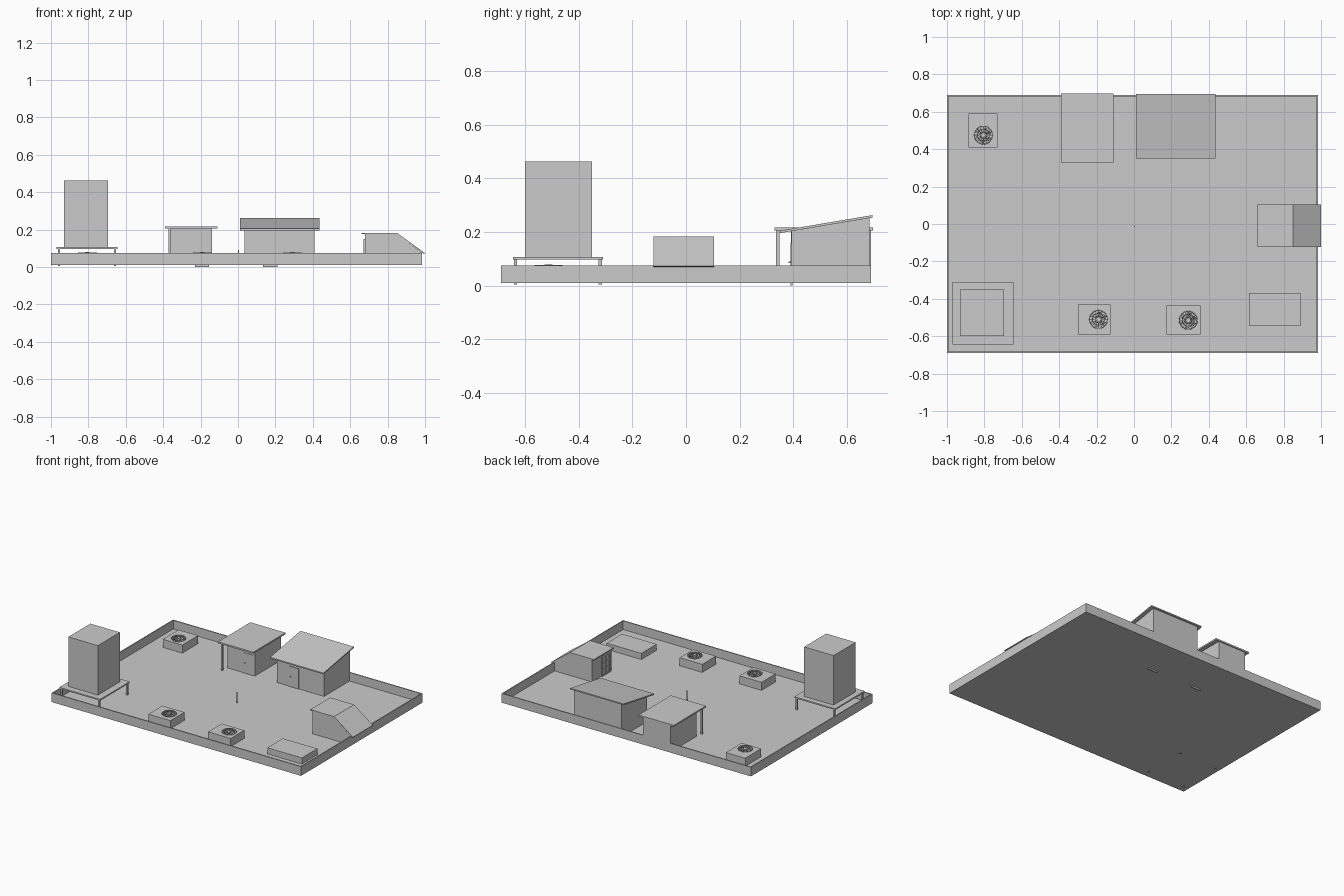
import bpy, bmesh
from math import cos, sin, pi

if "Cube" in bpy.data.objects:
    bpy.data.objects.remove(bpy.data.objects["Cube"])


def mesh_object(name, bm):
    bmesh.ops.recalc_face_normals(bm, faces=bm.faces)
    me = bpy.data.meshes.new(name)
    bm.to_mesh(me)
    bm.free()
    ob = bpy.data.objects.new(name, me)
    bpy.context.collection.objects.link(ob)
    return ob


def box(name, x, y, z):
    bm = bmesh.new()
    bmesh.ops.create_cube(bm, size=1)
    for v in bm.verts:
        for i, (a, b) in enumerate((x, y, z)):
            v.co[i] = a if v.co[i] < 0 else b
    return mesh_object(name, bm)


def prism(name, profile, axis, lo, hi):
    """Extrude a closed 2D profile along x ((y, z) points) or y ((x, z) points)."""
    bm = bmesh.new()
    place = (lambda p, d: (d, p[0], p[1])) if axis == 'x' else (lambda p, d: (p[0], d, p[1]))
    f = bm.faces.new([bm.verts.new(place(p, lo)) for p in profile])
    r = bmesh.ops.extrude_face_region(bm, geom=[f])
    shift = (hi - lo, 0, 0) if axis == 'x' else (0, hi - lo, 0)
    bmesh.ops.translate(bm, vec=shift, verts=[g for g in r['geom'] if isinstance(g, bmesh.types.BMVert)])
    return mesh_object(name, bm)


def cylinder(name, x, y, r, z0, z1, sides=24):
    bpy.ops.mesh.primitive_cylinder_add(vertices=sides, radius=r, depth=z1 - z0,
                                        location=(x, y, (z0 + z1) / 2))
    ob = bpy.context.object
    ob.name = name
    bpy.ops.object.shade_smooth_by_angle()
    return ob


def ring(name, x, y, z, r, thick):
    bpy.ops.mesh.primitive_torus_add(major_segments=24, minor_segments=6, major_radius=r,
                                     minor_radius=thick, location=(x, y, z))
    bpy.context.object.name = name


FLOOR = 0.014
X0, X1, Y0, Y1 = -1.0, 0.985, -0.69, 0.69

# roof deck and parapet
box("roof_deck", (X0, X1), (Y0, Y1), (0.01, FLOOR))
T, H = 0.008, (0.01, 0.076)
box("parapet_front", (X0, X1), (Y0, Y0 + T), H)
box("parapet_back", (X0, X1), (Y1 - T, Y1), H)
box("parapet_left", (X0, X0 + T), (Y0 + T, Y1 - T), H)
box("parapet_right", (X1 - T, X1), (Y0 + T, Y1 - T), H)

# water tank on a stand
box("water_tank", (-0.93, -0.695), (-0.60, -0.35), (0.107, 0.463))
box("tank_stand_top", (-0.97, -0.645), (-0.645, -0.31), (0.097, 0.107))
for i, x in enumerate((-0.957, -0.658)):
    for j, y in enumerate((-0.636, -0.32)):
        box(f"tank_stand_leg_{i}{j}", (x - 0.006, x + 0.006), (y - 0.006, y + 0.006), (0.005, 0.097))


# air conditioning units: housing with a fan well, blades and wire guard
def air_unit(name, x, y, fan):
    fx, fy = fan
    body = box(name + "_housing", x, y, (0.012, 0.072))
    cut = cylinder(name + "_well_cutter", fx, fy, 0.046, 0.05, 0.1)
    cut.hide_render = True
    mod = body.modifiers.new("fan_well", 'BOOLEAN')
    mod.operation = 'DIFFERENCE'
    mod.object = cut
    mod.solver = 'EXACT'
    bpy.context.view_layer.objects.active = body
    bpy.ops.object.modifier_apply(modifier=mod.name)
    bpy.data.objects.remove(cut)
    cylinder(name + "_fan_hub", fx, fy, 0.013, 0.05, 0.073, 16)
    bm = bmesh.new()
    for k in range(6):                       # tilted blades
        a, b = k * pi / 3, k * pi / 3 + 0.6
        bm.faces.new([bm.verts.new((fx + r * cos(t), fy + r * sin(t), z)) for r, t, z in
                      ((0.01, a, 0.056), (0.042, a, 0.056), (0.042, b, 0.066), (0.01, b, 0.066))])
    mesh_object(name + "_fan_blades", bm)
    for k, r in enumerate((0.018, 0.032, 0.048)):
        ring(f"{name}_guard_ring_{k}", fx, fy, 0.076, r, 0.002)
    bm = bmesh.new()
    for k in range(16):                      # guard spokes
        a = k * pi / 8
        c, s, w = cos(a), sin(a), 0.0012
        bm.faces.new([bm.verts.new((fx + r * c - d * s, fy + r * s + d * c, 0.077))
                      for r, d in ((0.012, -w), (0.048, -w), (0.048, w), (0.012, w))])
    mesh_object(name + "_guard_spokes", bm)
    cylinder(name + "_guard_cap", fx, fy, 0.012, 0.075, 0.079, 16)


air_unit("air_unit_back", (-0.885, -0.73), (0.41, 0.59), (-0.805, 0.475))
air_unit("air_unit_middle", (-0.30, -0.125), (-0.59, -0.43), (-0.19, -0.51))
air_unit("air_unit_right", (0.175, 0.355), (-0.59, -0.435), (0.29, -0.515))

# low skylight box
box("skylight_box", (0.615, 0.89), (-0.545, -0.37), (0.012, 0.058))

# flat-roofed shed with porch post
box("porch_shed_walls", (-0.36, -0.14), (0.392, 0.69), (0.012, 0.206))
box("porch_shed_roof", (-0.39, -0.11), (0.33, 0.697), (0.206, 0.217))
box("porch_post", (-0.372, -0.36), (0.336, 0.348), (0.012, 0.206))

# shed with sloping roof
prism("slope_shed_walls", [(0.393, 0.012), (0.685, 0.012), (0.685, 0.254), (0.393, 0.203)], 'x', 0.035, 0.41)
prism("slope_shed_roof", [(0.35, 0.196), (0.695, 0.254), (0.695, 0.263), (0.35, 0.205)], 'x', 0.01, 0.435)

# shed doors with knobs
for name, x in (("porch_shed", -0.23), ("slope_shed", 0.135)):
    box(name + "_door", (x, x + 0.075), (0.389, 0.397), (0.0, 0.16))
    box(name + "_door_knob", (x + 0.01, x + 0.016), (0.383, 0.389), (0.085, 0.091))

# stairwell with a roof that folds down toward the edge
prism("stairwell_walls", [(0.68, 0.012), (0.98, 0.012), (0.98, 0.079), (0.848, 0.176), (0.68, 0.176)],
      'y', -0.122, 0.098)
prism("stairwell_roof", [(0.66, 0.176), (0.847, 0.176), (0.994, 0.07), (1.0, 0.074), (0.85, 0.183), (0.66, 0.183)],
      'y', -0.122, 0.105)

# stairwell door: slab with raised frame around the panes
box("stairwell_door", (0.677, 0.681), (-0.1, -0.01), (0.014, 0.15))
for i, y in enumerate((-0.1, -0.059, -0.018)):
    box(f"stairwell_door_stile_{i}", (0.672, 0.678), (y, y + 0.008), (0.014, 0.15))
for i, z in enumerate((0.014, 0.058, 0.1, 0.143)):
    box(f"stairwell_door_rail_{i}", (0.672, 0.678), (-0.1, -0.01), (z, z + 0.007))

# thin pole in the middle of the roof
cylinder("roof_pole", 0.003, -0.014, 0.003, 0.012, 0.092, 8)
